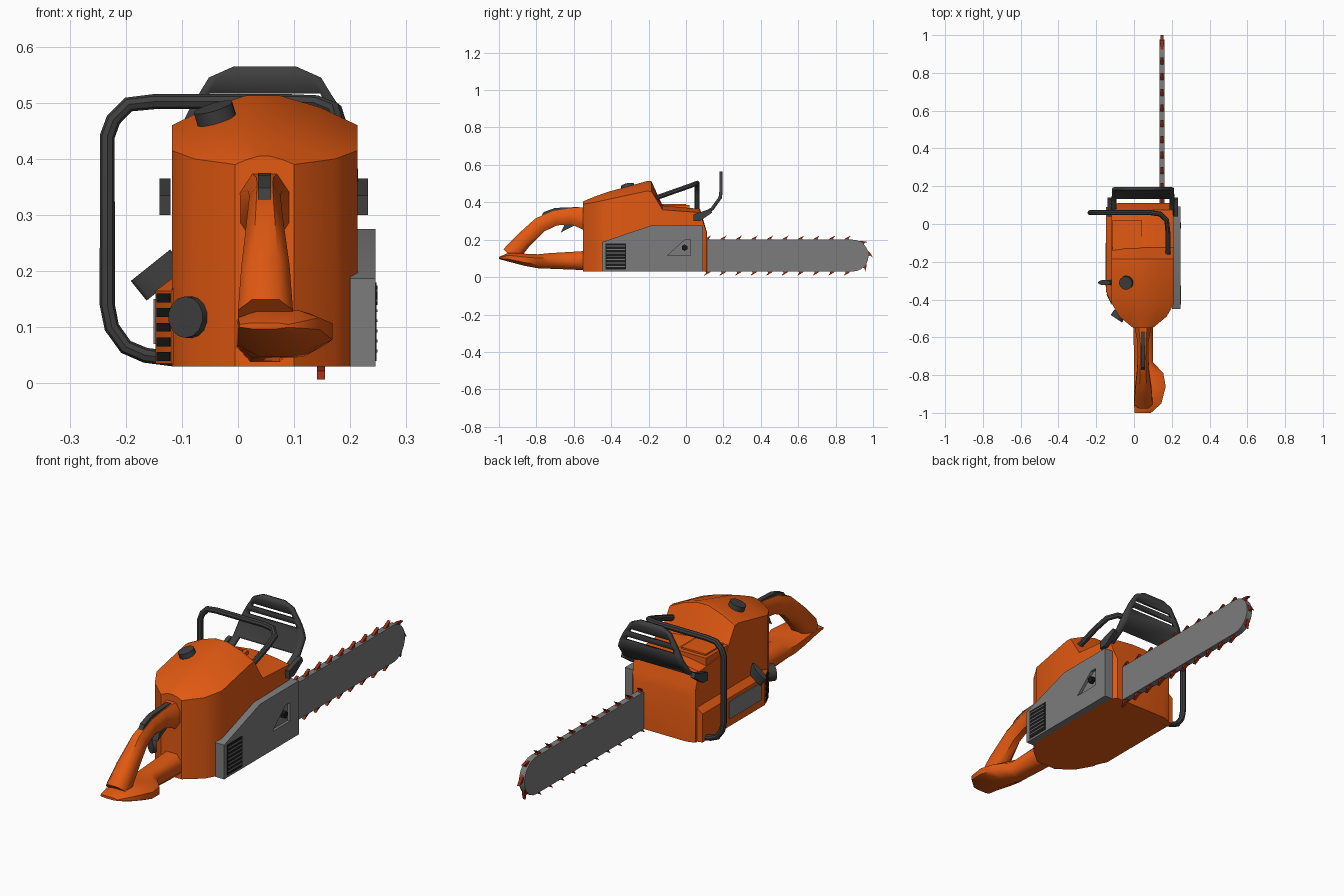
import bpy, bmesh, math
from mathutils import Vector

if "Cube" in bpy.data.objects:
    bpy.data.objects.remove(bpy.data.objects["Cube"])


def material(name, rgb):
    m = bpy.data.materials.new(name)
    m.diffuse_color = (*rgb, 1)
    m.use_nodes = True
    m.node_tree.nodes["Principled BSDF"].inputs["Base Color"].default_value = m.diffuse_color
    return m


ORANGE = material("orange", (0.76, 0.1, 0.006))
GREY = material("metal grey", (0.2, 0.2, 0.2))
DARK = material("dark grey", (0.05, 0.05, 0.05))
BLACK = material("vent black", (0.01, 0.01, 0.01))
RED = material("chain red", (0.32, 0.025, 0.008))


def finish(ob, angle=40):
    bpy.ops.object.select_all(action='DESELECT')
    ob.select_set(True)
    bpy.context.view_layer.objects.active = ob
    bpy.ops.object.shade_smooth_by_angle(angle=math.radians(angle))
    return ob


def mesh(name, verts, faces, mat, angle=40):
    me = bpy.data.meshes.new(name)
    me.from_pydata(verts, [], faces)
    bm = bmesh.new()
    bm.from_mesh(me)
    bmesh.ops.recalc_face_normals(bm, faces=bm.faces)
    bm.to_mesh(me)
    bm.free()
    me.materials.append(mat)
    ob = bpy.data.objects.new(name, me)
    bpy.context.collection.objects.link(ob)
    return finish(ob, angle)


def loft(name, rings, mat, angle=40):
    """Skin a list of equal-length closed rings and cap both ends."""
    n = len(rings[0])
    faces = [(i * n + j, i * n + (j + 1) % n, (i + 1) * n + (j + 1) % n, (i + 1) * n + j)
             for i in range(len(rings) - 1) for j in range(n)]
    faces += [tuple(range(n)), tuple(range((len(rings) - 1) * n, len(rings) * n))]
    return mesh(name, [p for r in rings for p in r], faces, mat, angle)


def prism(name, yz, x0, x1, mat, angle=30):
    return loft(name, [[(x, y, z) for y, z in yz] for x in (x0, x1)], mat, angle)


def box(name, lo, hi, mat):
    return prism(name, [(lo[1], lo[2]), (hi[1], lo[2]), (hi[1], hi[2]), (lo[1], hi[2])], lo[0], hi[0], mat)


def cap(name, loc, axis, r, h, mat, sides=14, sy=1):
    bpy.ops.mesh.primitive_cylinder_add(vertices=sides, radius=r, depth=h, location=loc)
    ob = bpy.context.object
    ob.name = name
    ob.scale.y = sy
    ob.rotation_euler = Vector(axis).to_track_quat('Z', 'Y').to_euler()
    ob.data.materials.append(mat)
    return finish(ob)


# engine body: y, left, right, shoulder height, crown height
def body_ring(y, xl, xr, zs, zt):
    w = xr - xl
    zm = zs + (zt - zs) * 0.6
    return [(xl, y, 0.03), (xl, y, zs), (xl + .2 * w, y, zm), (xl + .4 * w, y, zt), (xl + .58 * w, y, zt),
            (xl + .8 * w, y, zm), (xr, y, zs), (xr, y, 0.03)]


loft("engine_body", [body_ring(*s) for s in [
    (-.55, -.005, .1, .39, .405), (-.49, -.078, .173, .4, .43), (-.42, -.118, .213, .415, .455),
    (-.21, -.118, .213, .46, .513), (-.185, -.118, .213, .458, .513), (-.125, -.118, .213, .36, .382),
    (.075, -.118, .207, .345, .365), (.1, -.118, .2, .27, .28), (.112, -.08, .19, .235, .24)]], ORANGE, 35)

# raised intake box on the front deck
box("intake_box", (-.115, -.15, .34), (.04, .02, .385), ORANGE)
box("intake_box_lid", (-.1, -.13, .38), (.025, .0, .392), ORANGE)

# starter housing on the left with rear vents and a grey side plate
loft("starter_housing", [[(-.1, y, .03), (x, y, .035), (x, y, .165), (-.1, y, .2)]
                         for y, x in [(-.425, -.118), (-.36, -.147), (.09, -.147)]], ORANGE)
box("starter_side_plate", (-.151, -.33, .07), (-.146, -.1, .15), GREY)
for i in range(5):
    z = .048 + .026 * i
    prism_pts = [(-.122, -.422), (-.145, -.374), (-.141, -.371), (-.118, -.419)]
    loft("starter_vent_%d" % i, [[(x, y, zz) for x, y in prism_pts] for zz in (z - .008, z + .008)], BLACK)
cap("starter_grip", (-.142, -.31, .193), (-.6, 0, .75), .014, .045, DARK, 12, 3.2)

# filler caps
cap("top_cap", (-.04, -.31, .477), (-.28, -.2, .93), .036, .032, DARK)
cap("rear_cap", (-.084, -.487, .118), (-.55, -.83, 0), .037, .035, DARK)

# clutch cover with a pocket for the bar nut
cover = prism("clutch_cover", [(-.45, .03), (.092, .03), (.092, .275), (-.19, .275), (-.45, .187)], .2, .245, GREY)
cutter = prism("pocket_cutter", [(-.1, .115), (.025, .115), (.025, .2), (-.005, .2)], .232, .3, GREY)
mod = cover.modifiers.new("pocket", 'BOOLEAN')
mod.operation = 'DIFFERENCE'
mod.object = cutter
bpy.context.view_layer.objects.active = cover
bpy.ops.object.modifier_apply(modifier="pocket")
bpy.data.objects.remove(cutter)
finish(cover, 30)
cap("bar_nut", (.239, -.008, .157), (1, 0, 0), .017, .02, BLACK, 6)
box("cover_vent", (.243, -.43, .04), (.247, -.32, .18), BLACK)
for i in range(7):
    z = .055 + .018 * i
    box("cover_vent_slat_%d" % i, (.244, -.425, z), (.249, -.325, z + .005), GREY)

# guide bar with a round nose
BY, BZ, BR, BX = .891, .115, .085, .148
nose = [(BY + BR * math.cos(a), BZ + BR * math.sin(a))
        for a in (math.radians(-90 + 15 * k) for k in range(13))]
prism("guide_bar", [(.04, BZ - BR)] + nose + [(.04, BZ + BR)], BX - .014, BX + .014, GREY)

# saw chain teeth: base point, outward direction; each leans along its travel
seats = [(.115 + .083 * k, BZ + s * BR, 90 * s) for k in range(10) for s in (1, -1)]
seats += [(BY + BR * math.cos(math.radians(a)), BZ + BR * math.sin(math.radians(a)), a) for a in (52, 5, -42)]
verts, faces = [], []
for y, z, a in seats:
    a = math.radians(a)
    out, fwd = (math.cos(a), math.sin(a)), (math.sin(a), -math.cos(a))
    b = len(verts)
    for x in (BX - .007, BX + .007):
        for f, o in ((-.022, -.004), (.012, -.004), (.008, .008), (.02, .023), (-.008, .008)):
            verts.append((x, y + fwd[0] * f + out[0] * o, z + fwd[1] * f + out[1] * o))
    faces += [tuple(range(b, b + 5)), tuple(range(b + 5, b + 10))]
    faces += [(b + j, b + (j + 1) % 5, b + 5 + (j + 1) % 5, b + 5 + j) for j in range(5)]
mesh("saw_chain_teeth", verts, faces, RED, 20)

# front hand guard: bent sheet with two slots, arms only at the bottom
rows = [(.565, .187, .055), (.545, .187, .1), (.517, .187, .117), (.497, .187, .13), (.478, .187, .14),
        (.457, .187, .15), (.425, .183, .163), (.365, .14, .166), (.335, .09, .166), (.31, .045, .166)]
cols = (-1, -.84, .84, 1)
verts = [(.048 + c * w, y, z) for z, y, w in rows for c in cols]
faces = [(i * 4 + j, i * 4 + j + 1, i * 4 + j + 5, i * 4 + j + 4)
         for i in range(len(rows) - 1) for j in range(3) if not (j == 1 and i in (2, 4, 7, 8))]
guard = mesh("hand_guard", verts, faces, DARK)
solid = guard.modifiers.new("thickness", 'SOLIDIFY')
solid.thickness, solid.offset = .018, 0
for side, x in (("left", -.13), ("right", .222)):
    prism("guard_pivot_" + side, [(.04, .3), (.075, .3), (.14, .345), (.13, .365), (.04, .335)],
          x - .01, x + .01, DARK)

# front wrap-around handle tube
path = [(-.11, .06, .043), (-.165, .06, .05), (-.2, .06, .065), (-.225, .06, .1), (-.233, .06, .14),
        (-.233, .06, .44), (-.222, .06, .47), (-.195, .06, .497), (-.15, .06, .502), (.09, .06, .502),
        (.14, .052, .5), (.173, .02, .487), (.18, -.05, .463), (.18, -.17, .42)]
curve = bpy.data.curves.new("front_handle", 'CURVE')
curve.dimensions = '3D'
curve.bevel_depth, curve.bevel_resolution, curve.use_fill_caps = .0135, 2, True
spline = curve.splines.new('POLY')
spline.points.add(len(path) - 1)
for p, co in zip(spline.points, path):
    p.co = (*co, 1)
curve.materials.append(DARK)
handle = bpy.data.objects.new("front_handle", curve)
bpy.context.collection.objects.link(handle)
bpy.ops.object.select_all(action='DESELECT')
handle.select_set(True)
bpy.context.view_layer.objects.active = handle
bpy.ops.object.convert(target='MESH')
finish(bpy.context.object)


# rear handle: rounded rings from (y, z, half thickness, left, right, tilt)
def handle_ring(y, z, h, xl, xr, tilt):
    t = math.radians(tilt)
    c, w = (xl + xr) / 2, (xr - xl) / 2
    return [(c + w * u, y - math.sin(t) * h * v, z + math.cos(t) * h * v)
            for u, v in ((1, .45), (.5, 1), (-.5, 1), (-1, .45), (-1, -.45), (-.5, -1), (.5, -1), (1, -.45))]


loft("rear_grip", [handle_ring(*s) for s in [
    (-.53, .31, .065, .0, .095, 0), (-.62, .325, .042, .018, .078, 5), (-.7, .315, .04, .02, .076, 15),
    (-.78, .28, .042, .016, .08, 35), (-.87, .195, .045, .006, .092, 45), (-.94, .115, .05, .0, .098, 47)]],
    ORANGE, 50)
loft("rear_foot", [handle_ring(y, (b + t) / 2, (t - b) / 2, l, r, 0) for y, l, r, b, t in [
    (-.53, -.003, .1, .037, .14), (-.73, 0, .1, .045, .128), (-.79, 0, .155, .047, .122),
    (-.86, 0, .168, .06, .125), (-.95, 0, .145, .083, .13), (-1, .003, .09, .097, .108)]], ORANGE, 50)
prism("throttle_lock", [(-.775, .325), (-.76, .348), (-.7, .37), (-.57, .375), (-.57, .35), (-.7, .34)],
      .036, .059, DARK)
prism("trigger", [(-.67, .238), (-.625, .262), (-.575, .285), (-.585, .31), (-.64, .3)], .034, .062, DARK)
